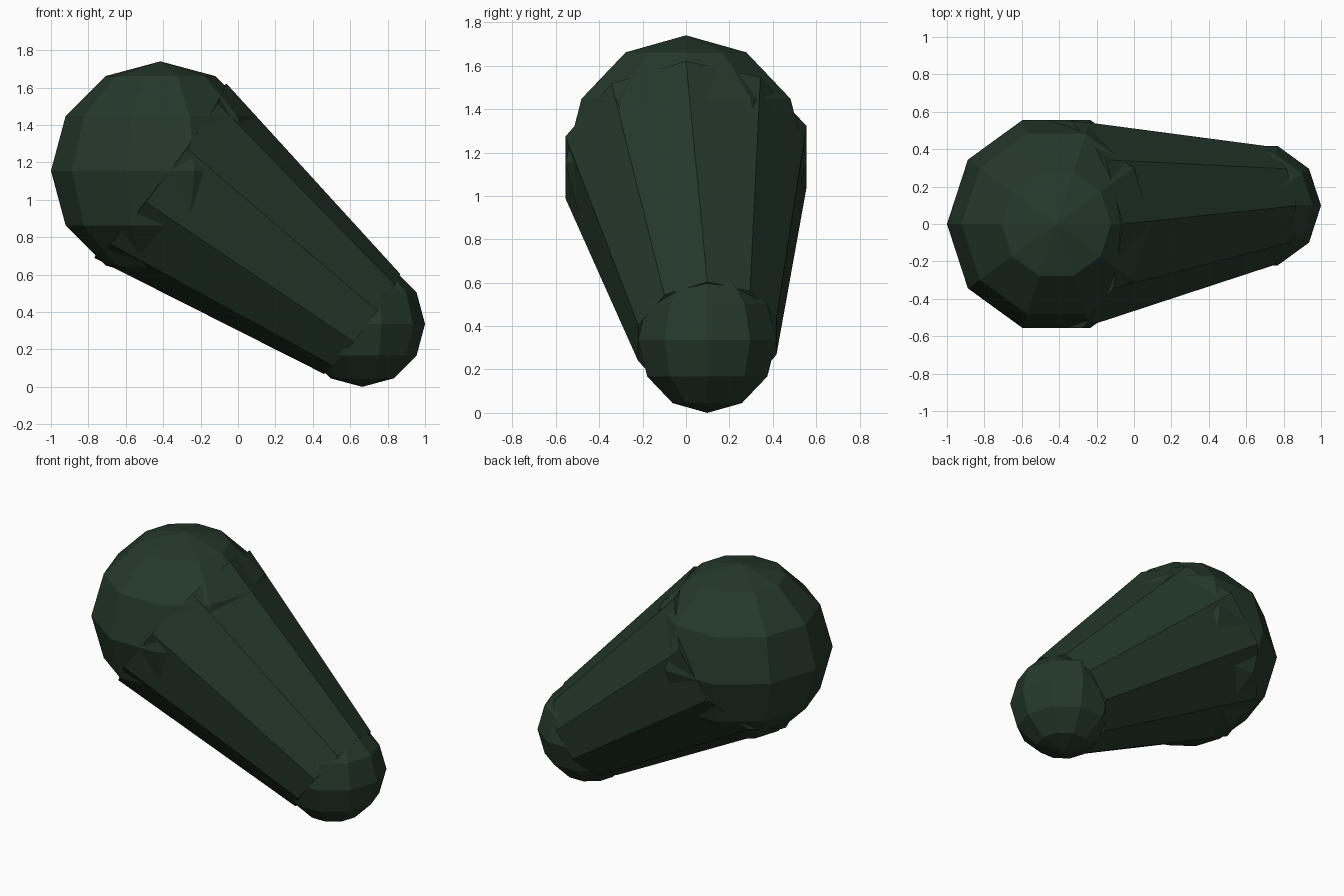
import bpy, bmesh
from math import radians
from mathutils import Vector, Matrix

if "Cube" in bpy.data.objects:
    bpy.data.objects.remove(bpy.data.objects["Cube"])

SIDES = 10
BIG_C, BIG_R = Vector((-0.415, 0, 1.155)), 0.585
SMALL_C, SMALL_R = Vector((0.664, 0.098, 0.336)), 0.336

mat = bpy.data.materials.new("dark_green")
mat.diffuse_color = (0.018, 0.04, 0.023, 1)
mat.use_nodes = True
mat.node_tree.nodes["Principled BSDF"].inputs["Base Color"].default_value = mat.diffuse_color


def finish(name, bm, matrix):
    """Turn a bmesh into a flat-shaded, coloured object."""
    bm.transform(matrix)
    mesh = bpy.data.meshes.new(name)
    bm.to_mesh(mesh)
    bm.free()
    mesh.materials.append(mat)
    obj = bpy.data.objects.new(name, mesh)
    bpy.context.collection.objects.link(obj)
    return obj


def ball(name, centre, radius):
    bm = bmesh.new()
    bmesh.ops.create_uvsphere(bm, u_segments=SIDES, v_segments=6, radius=radius)
    # quarter turn puts a corner on the x axis
    finish(name, bm, Matrix.Translation(centre) @ Matrix.Rotation(radians(90), 4, 'Z'))


def tapered_link(name, a, ra, b, rb):
    axis = b - a
    d = axis.normalized()
    up = Vector((0, 1, 0)).cross(d).normalized()   # stays in the xz plane
    if up.z < 0:
        up.negate()
    side = up.cross(d)
    rot = Matrix((side, up, d)).transposed().to_4x4()
    bm = bmesh.new()
    bmesh.ops.create_cone(bm, cap_ends=True, segments=SIDES,
                          radius1=ra, radius2=rb, depth=axis.length)
    finish(name, bm, Matrix.Translation((a + b) / 2) @ rot)


# Rounded ends
ball("large_end", BIG_C, BIG_R)
ball("small_end", SMALL_C, SMALL_R)

# Tapered body joining the two ball centres
tapered_link("tapered_body", BIG_C, BIG_R, SMALL_C, SMALL_R)
